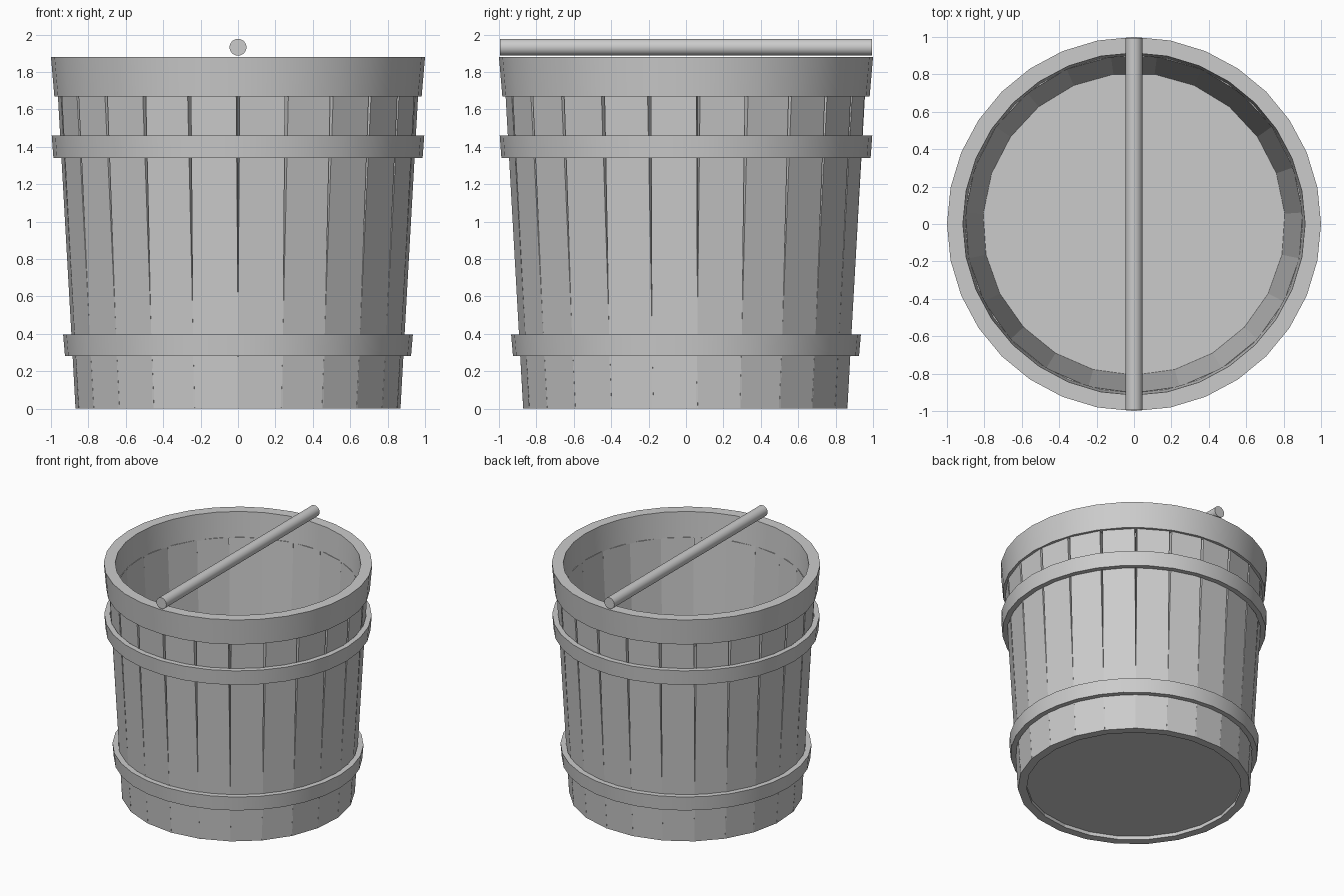
import bpy
import math

if "Cube" in bpy.data.objects:
    bpy.data.objects.remove(bpy.data.objects["Cube"])

STAVES = 23


def mesh_object(name, verts, faces, smooth=False):
    mesh = bpy.data.meshes.new(name)
    mesh.from_pydata(verts, [], faces)
    mesh.update()
    obj = bpy.data.objects.new(name, mesh)
    bpy.context.collection.objects.link(obj)
    if smooth:
        bpy.ops.object.select_all(action='DESELECT')
        bpy.context.view_layer.objects.active = obj
        obj.select_set(True)
        bpy.ops.object.shade_smooth_by_angle(angle=math.radians(30))
    return obj


def ring(name, profile, sides=32):
    """Revolve a closed (radius, z) profile, listed counter-clockwise."""
    n = len(profile)
    verts, faces = [], []
    for i in range(sides):
        a = 2 * math.pi * i / sides
        verts += [(r * math.cos(a), r * math.sin(a), z) for r, z in profile]
        j = (i + 1) % sides
        for k in range(n):
            m = (k + 1) % n
            faces.append((i * n + k, j * n + k, j * n + m, i * n + m))
    return mesh_object(name, verts, faces, smooth=True)


# Leaning flat boards of constant width; the gaps open towards the top
def stave(index, width=0.244, top=1.675):
    a = -math.pi / 2 + (index + 0.5) * 2 * math.pi / STAVES
    c, s = math.cos(a), math.sin(a)
    h = width / 2
    section = [(0.797, 0.0, 0), (0.862, 0.0, 0), (0.957, top, 0), (0.894, top, 0)]
    verts = []
    for t in (-h, h):
        verts += [(r * c - t * s, r * s + t * c, z) for r, z, _ in section]
    faces = [(0, 1, 2, 3), (7, 6, 5, 4)]
    faces += [(k, k + 4, (k + 1) % 4 + 4, (k + 1) % 4) for k in range(4)]
    return mesh_object(f"stave_{index + 1:02d}", verts, faces)


for i in range(STAVES):
    stave(i)

# Top rim and the two hoops
ring("rim", [(0.902, 1.67), (0.982, 1.67), (1.0, 1.88), (0.915, 1.88)])
ring("upper_hoop", [(0.947, 1.34), (0.987, 1.34), (0.996, 1.46), (0.954, 1.46)])
ring("lower_hoop", [(0.885, 0.28), (0.925, 0.28), (0.935, 0.395), (0.892, 0.395)])

# Bottom board, slightly recessed
bpy.ops.mesh.primitive_cylinder_add(vertices=32, radius=0.815, depth=0.03,
                                    location=(0, 0, 0.045))
bpy.context.object.name = "bottom_board"

# Round carrying bar across the rim
bpy.ops.mesh.primitive_cylinder_add(vertices=32, radius=0.045, depth=1.99,
                                    location=(0, 0, 1.932),
                                    rotation=(math.pi / 2, 0, 0))
bpy.context.object.name = "carrying_bar"
bpy.ops.object.shade_smooth_by_angle(angle=math.radians(30))
